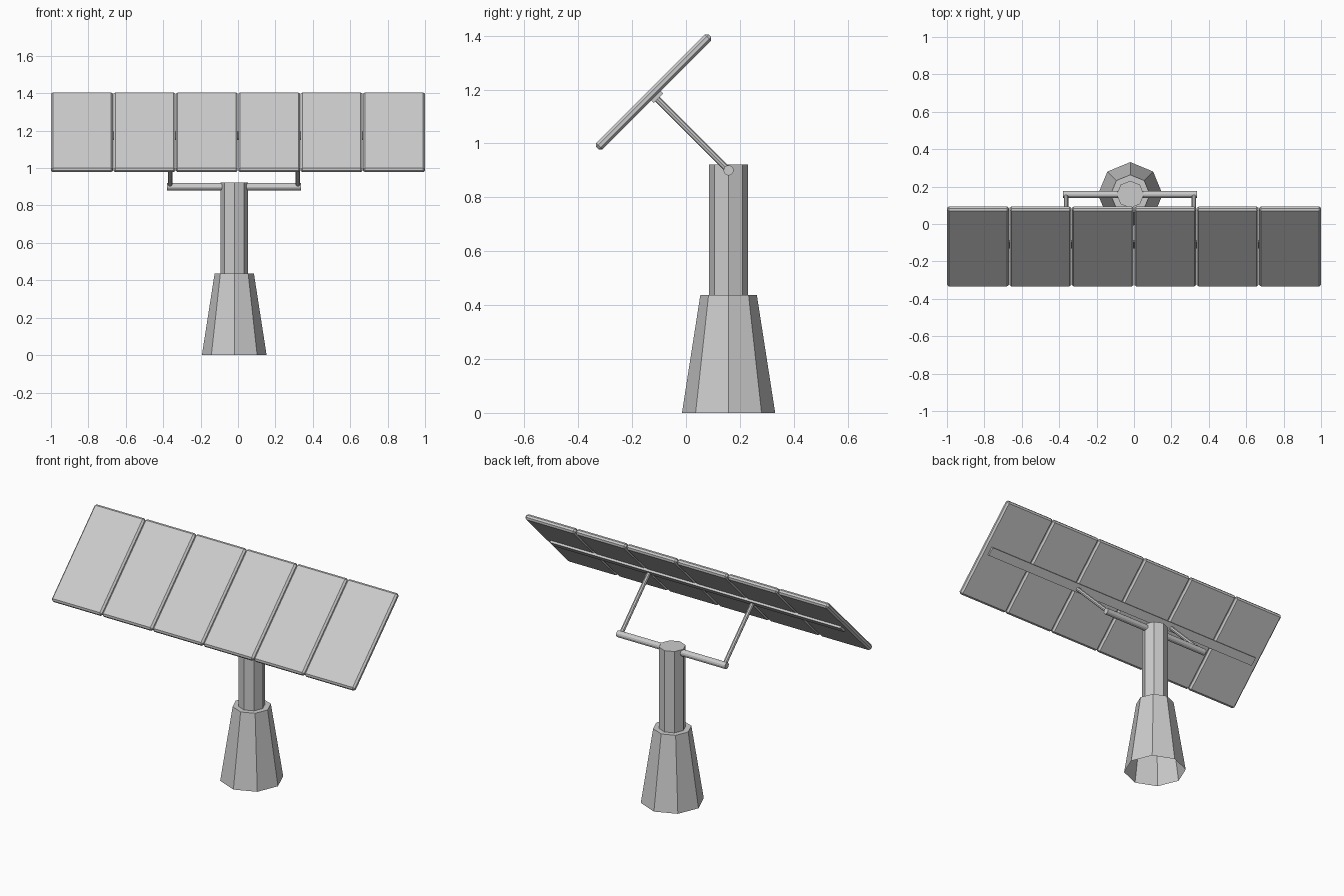
import bpy, bmesh, math
from mathutils import Vector, Matrix

if "Cube" in bpy.data.objects:
    bpy.data.objects.remove(bpy.data.objects["Cube"])

POST = Vector((-0.02, 0.158, 0.0))
PIVOT_Z = 0.9
# panel frame: local x along the row, local y up the slope, local z out of the front
TILT = Matrix.Translation((0, -0.12, 1.191)) @ Matrix.Rotation(math.radians(45), 4, 'X')


def add_object(name, bm, matrix=Matrix()):
    bmesh.ops.recalc_face_normals(bm, faces=bm.faces)
    mesh = bpy.data.meshes.new(name)
    bm.to_mesh(mesh)
    bm.free()
    ob = bpy.data.objects.new(name, mesh)
    ob.matrix_world = matrix
    bpy.context.collection.objects.link(ob)
    return ob


def box(name, size, loc, matrix, bevel=0):
    bm = bmesh.new()
    bmesh.ops.create_cube(bm, size=1)
    bmesh.ops.scale(bm, vec=size, verts=bm.verts)
    if bevel:
        bmesh.ops.bevel(bm, geom=bm.edges[:], offset=bevel, segments=1,
                        profile=0.5, affect='EDGES')
    bmesh.ops.translate(bm, vec=loc, verts=bm.verts)
    return add_object(name, bm, matrix)


def rod(name, a, b, radius, sides):
    a, b = Vector(a), Vector(b)
    d = b - a
    bm = bmesh.new()
    bmesh.ops.create_cone(bm, cap_ends=True, segments=sides, radius1=radius,
                          radius2=radius, depth=d.length)
    rot = d.to_track_quat('Z', 'Y').to_matrix().to_4x4()
    return add_object(name, bm, Matrix.Translation((a + b) / 2) @ rot)


# octagonal pedestal: flared foot, ledge and straight post, open underneath
bm = bmesh.new()
profile = [(0.173, 0), (0.105, 0.437), (0.073, 0.437), (0.073, 0.922)]
rings = [[bm.verts.new((r * math.cos(i * math.pi / 4), r * math.sin(i * math.pi / 4), z))
          for i in range(8)] for r, z in profile]
for lo, hi in zip(rings, rings[1:]):
    for i in range(8):
        j = (i + 1) % 8
        bm.faces.new((lo[i], lo[j], hi[j], hi[i]))
bm.faces.new(rings[-1])
add_object("pedestal", bm, Matrix.Translation(POST))

# pivot bar through the post
rod("pivot_bar", (-0.38, POST.y, PIVOT_Z), (0.338, POST.y, PIVOT_Z), 0.019, 12)

# two arms from the pivot bar to the back rail
for side, x in (("left", -0.363), ("right", 0.32)):
    rod("arm_" + side, (x, POST.y, PIVOT_Z), (x, -0.113, PIVOT_Z + 0.271), 0.012, 8)

# flat rail along the back of the panels
box("back_rail", (1.92, 0.05, 0.016), (0, -0.004, -0.021), TILT)

# row of six chamfered solar panels
for i in range(6):
    box("solar_panel_%d" % (i + 1), (0.331, 0.59, 0.033),
        ((i - 2.5) * 0.3338, 0, 0), TILT, bevel=0.01)
